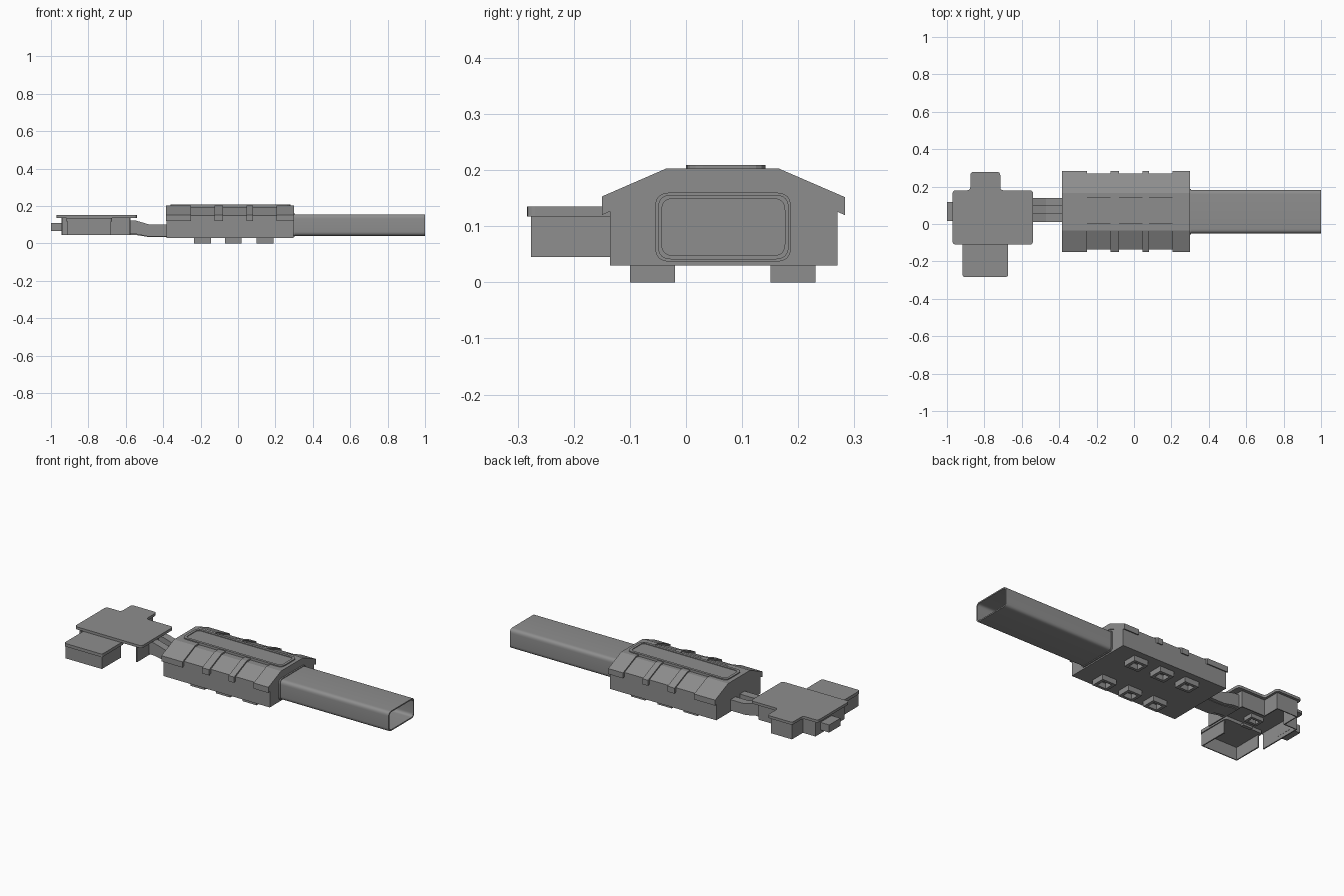
import bpy
import bmesh
from mathutils import Vector

cube = bpy.data.objects.get("Cube")
if cube:
    bpy.data.objects.remove(cube, do_unlink=True)

GREY = (0.27, 0.27, 0.27, 1)
mat = bpy.data.materials.new("plain grey")
mat.use_nodes = True
mat.diffuse_color = GREY
mat.node_tree.nodes["Principled BSDF"].inputs["Base Color"].default_value = GREY


def place(p, axis, t):
    """Put a 2D profile point into space at distance t along the axis."""
    a, b = p
    return {"x": (t, a, b), "y": (a, t, b), "z": (a, b, t)}[axis]


def finish(name, bm, recalc=True):
    if recalc:
        bmesh.ops.recalc_face_normals(bm, faces=bm.faces)
    me = bpy.data.meshes.new(name)
    bm.to_mesh(me)
    bm.free()
    me.materials.append(mat)
    ob = bpy.data.objects.new(name, me)
    bpy.context.scene.collection.objects.link(ob)
    return ob


def prism(name, pts, axis, lo, hi):
    bm = bmesh.new()
    a = [bm.verts.new(place(p, axis, lo)) for p in pts]
    b = [bm.verts.new(place(p, axis, hi)) for p in pts]
    bm.faces.new(a)
    bm.faces.new(b)
    for i in range(len(pts)):
        j = (i + 1) % len(pts)
        bm.faces.new((a[i], a[j], b[j], b[i]))
    return finish(name, bm)


def ring(name, outer, inner, axis, lo, hi):
    """Hollow prism between two outlines with equal point counts."""
    bm = bmesh.new()
    loops = [[bm.verts.new(place(p, axis, t)) for p in pts]
             for pts, t in ((outer, lo), (outer, hi), (inner, hi), (inner, lo))]
    n = len(outer)
    for k in range(4):
        a, b = loops[k], loops[(k + 1) % 4]
        for i in range(n):
            j = (i + 1) % n
            bm.faces.new((a[i], a[j], b[j], b[i]))
    return finish(name, bm)


def wall(name, path, lo, hi, thick=0.008):
    """Open upright sheet following a path, thickened."""
    bm = bmesh.new()
    a = [bm.verts.new((x, y, lo)) for x, y in path]
    b = [bm.verts.new((x, y, hi)) for x, y in path]
    for i in range(len(path) - 1):
        bm.faces.new((a[i], a[i + 1], b[i + 1], b[i]))
    ob = finish(name, bm, False)
    mod = ob.modifiers.new("thickness", "SOLIDIFY")
    mod.thickness = thick
    mod.offset = 0


def rounded(pts, r, steps=4):
    out = []
    n = len(pts)
    for i in range(n):
        p, q, s = (Vector(pts[(i + k) % n]) for k in (-1, 0, 1))
        u = q + (p - q).normalized() * r
        v = q + (s - q).normalized() * r
        for k in range(steps + 1):
            t = k / steps
            w = u * (1 - t) ** 2 + q * 2 * t * (1 - t) + v * t * t
            out.append((w.x, w.y))
    return out


def rect(a0, a1, b0, b1):
    return [(a0, b0), (a1, b0), (a1, b1), (a0, b1)]


def box(name, x0, x1, y0, y1, z0, z1):
    return prism(name, rect(x0, x1, y0, y1), "z", z0, z1)


# Main housing with sloping shoulders
prism("housing", [(-.135, .03), (.27, .03), (.27, .15), (.165, .195),
                  (-.035, .195), (-.135, .15)], "x", -.383, .298)

# End bands and narrow straps over the housing
band = [(-.15, .12), (-.15, .153), (-.035, .203), (.165, .203),
        (.283, .152), (.283, .12), (.165, .17), (-.035, .17)]
for name, x0, x1 in (("left_band", .205, .30), ("right_band", -.385, -.25),
                     ("left_strap", .045, .08), ("right_strap", -.125, -.08)):
    prism(name, band, "x", x0, x1)

# Raised rim and panel on the roof
ring("roof_rim", rounded(rect(-.36, .28, 0, .142), .03),
     rounded(rect(-.345, .265, .015, .127), .02), "z", .19, .209)
prism("roof_panel", rounded(rect(-.345, .265, .015, .127), .02), "z", .19, .205)

# Hollow feet
for i, x in enumerate((-.19, -.025, .145)):
    for side, y in (("front", -.06), ("back", .191)):
        ring(f"{side}_foot_{i + 1}", rect(x - .045, x + .045, y - .04, y + .04),
             rect(x - .028, x + .028, y - .024, y + .024), "z", 0, .031)

# Long open tube with a collar at the housing
tube = ring("tube", rounded(rect(-.05, .183, .041, .156), .024, 6),
            rounded(rect(-.043, .176, .048, .149), .02, 6), "x", .29, 1)
collar = ring("tube_collar", rounded(rect(-.055, .187, .037, .16), .026, 6),
              rounded(rect(-.048, .18, .044, .153), .022, 6), "x", .29, .306)
for ob in (tube, collar):
    bpy.ops.object.select_all(action="DESELECT")
    ob.select_set(True)
    bpy.context.view_layer.objects.active = ob
    bpy.ops.object.shade_smooth_by_angle()

# Link between housing and end cover
side = [(-.58, .05), (-.545, .05), (-.48, .037), (-.38, .037),
        (-.38, .10), (-.47, .10), (-.545, .122), (-.58, .122)]
floor = [(-.58, .045), (-.545, .045), (-.48, .035), (-.38, .035),
         (-.38, .072), (-.47, .072), (-.545, .09), (-.58, .09)]
for name, y0, y1 in (("front_link_rail", .01, .055), ("back_link_rail", .095, .14)):
    prism(name, side, "y", y0, y1)
prism("link_floor", floor, "y", .03, .12)

# End cover: lid with a back tab, and open walls below it
lid = [(-.97, -.11), (-.54, -.11), (-.54, .18), (-.715, .18),
       (-.715, .278), (-.875, .278), (-.875, .18), (-.97, .18)]
prism("cover_lid", rounded(lid, .018), "z", .137, .152)
wall("cover_wall", [(-.94, -.10), (-.94, .16), (-.86, .16), (-.86, .26),
                    (-.73, .26), (-.73, .16), (-.58, .16), (-.58, -.10)], .045, .14)

# Lower front compartment, open below
prism("front_compartment_lid", rounded(rect(-.917, -.673, -.283, -.08), .014),
      "z", .117, .135)
wall("front_compartment_wall", [(-.682, -.10), (-.682, -.273),
                                (-.908, -.273), (-.908, -.10)], .045, .12)

# Connector under the lid and nub on the outer end
ring("socket", rect(-.84, -.76, -.04, .02), rect(-.825, -.775, -.025, .005),
     "z", .115, .138)
box("socket_bar", -.83, -.77, -.075, -.055, .105, .118)
box("end_nub", -1, -.936, .015, .118, .066, .11)
